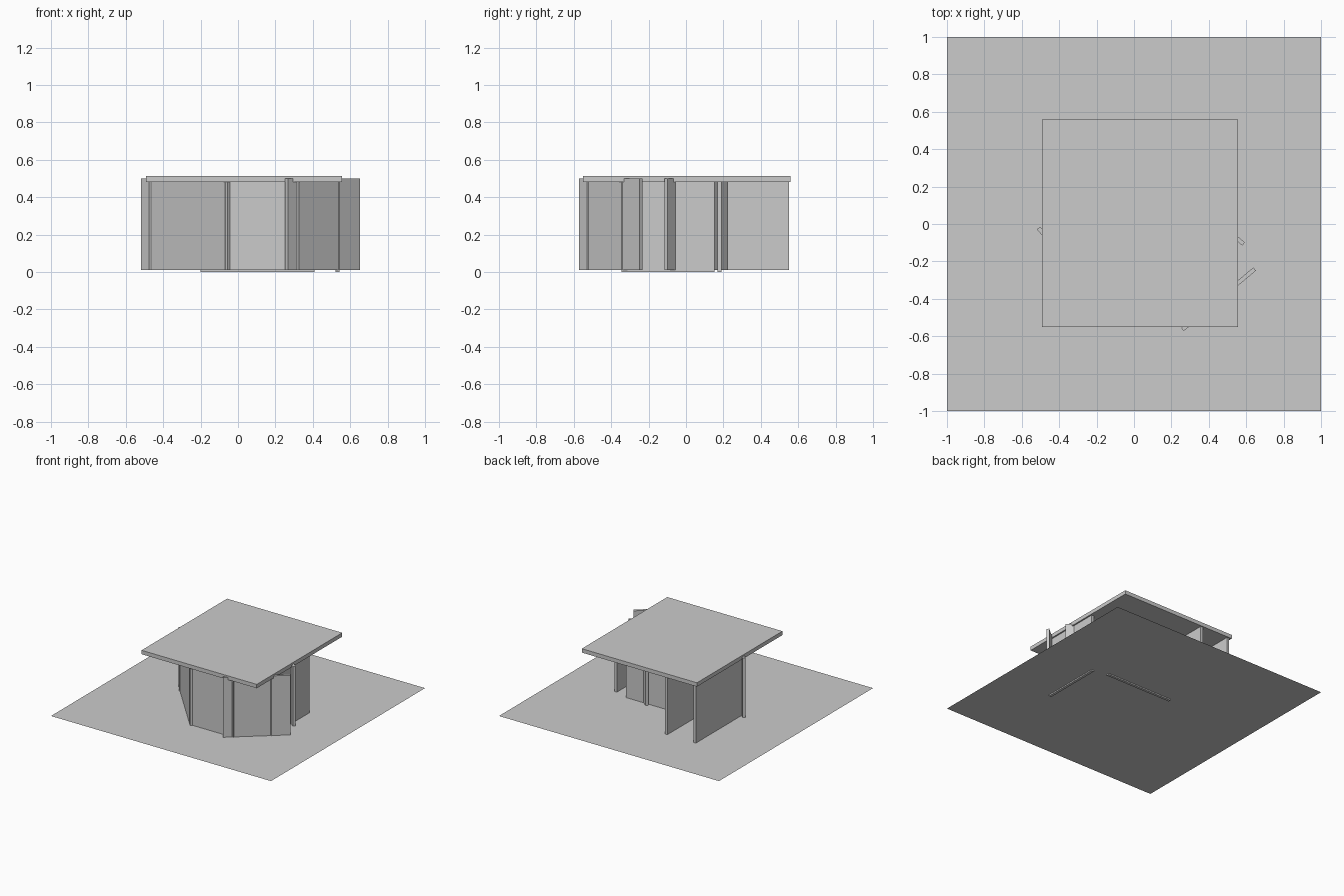
import bpy, math

if "Cube" in bpy.data.objects:
    bpy.data.objects.remove(bpy.data.objects["Cube"])


def box(name, center, size, angle=0.0):
    bpy.ops.mesh.primitive_cube_add(size=1, location=center, rotation=(0, 0, angle))
    ob = bpy.context.object
    ob.name = name
    ob.scale = size
    bpy.ops.object.transform_apply(location=False, rotation=False, scale=True)
    return ob


def wall(name, start, end, z0=0.01, z1=0.5, thick=0.022):
    # upright slab running between two plan points
    dx, dy = end[0] - start[0], end[1] - start[1]
    center = ((start[0] + end[0]) / 2, (start[1] + end[1]) / 2, (z0 + z1) / 2)
    return box(name, center, (math.hypot(dx, dy), thick, z1 - z0), math.atan2(dy, dx))


# Flat site
bpy.ops.mesh.primitive_plane_add(size=2, location=(0, 0, 0.01))
bpy.context.object.name = "site_plane"

# Roof slab
box("roof_slab", (0.032, 0.005, 0.498), (1.047, 1.11, 0.032))

# Angled walls
wall("front_right_angled_wall", (0.259, -0.564), (0.645, -0.241))
wall("front_left_angled_wall", (-0.511, -0.022), (-0.048, -0.535))
wall("back_right_angled_wall", (0.586, -0.107), (0.205, 0.215))

# Straight walls
wall("front_wall", (-0.07, -0.519), (0.327, -0.519))
wall("right_wall", (0.533, -0.345), (0.533, 0.152), z0=0.0)
wall("inner_back_wall", (-0.2, 0.18), (0.41, 0.18), z0=0.0)
wall("inner_passage_wall", (-0.205, 0.17), (-0.205, 0.55))
wall("left_wall", (-0.464, -0.09), (-0.464, 0.55))
